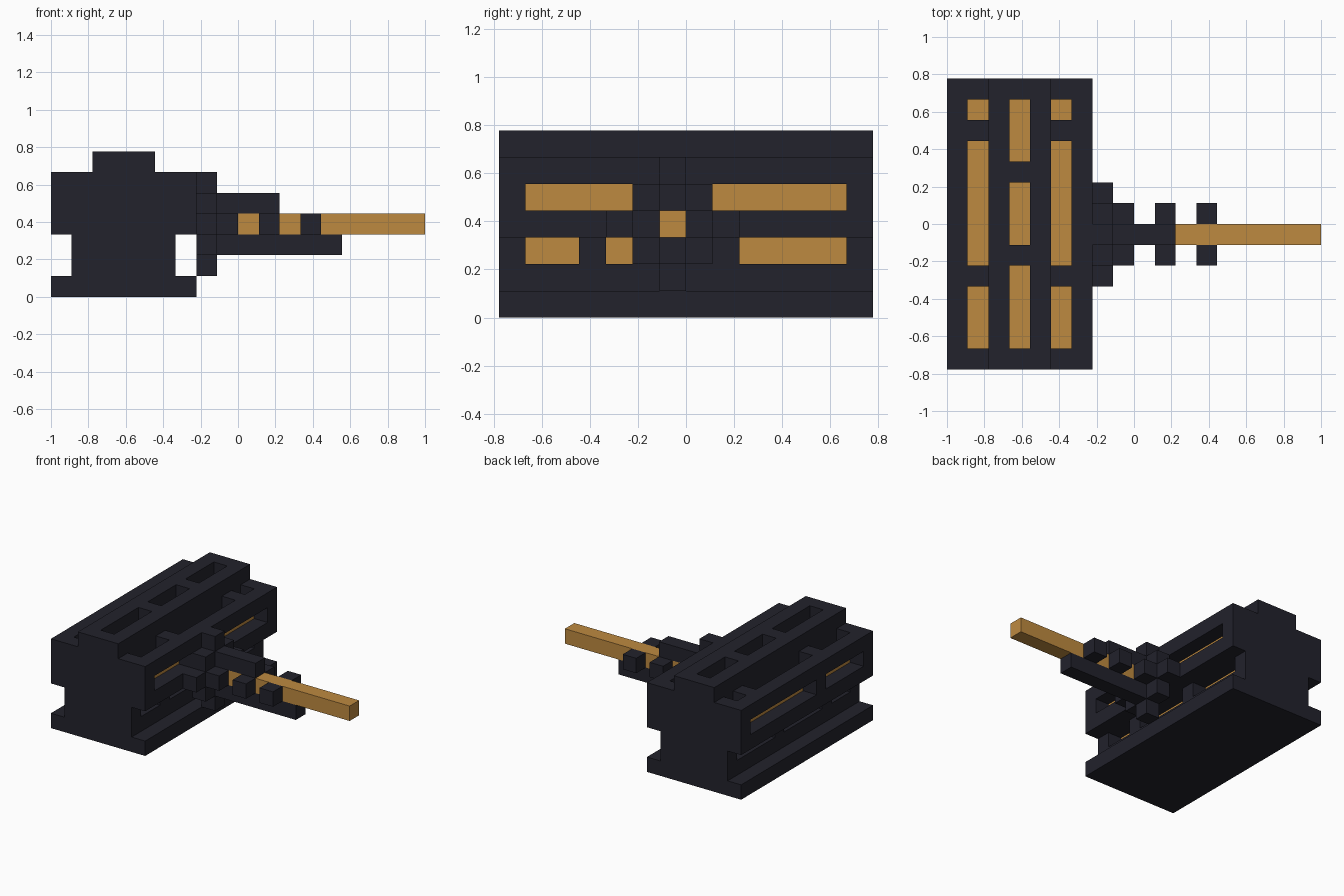
import bpy, bmesh
from mathutils import Matrix

cube = bpy.data.objects.get("Cube")
if cube:
    bpy.data.objects.remove(cube, do_unlink=True)

# Parts are drawn on a block grid (x 0..18, y -7..7, z 0..7), then scaled
U = 1 / 9
TO_WORLD = Matrix.Translation((-1, 0, 0)) @ Matrix.Scale(U, 4)
INLAY = 0.05          # thickness of the gold plates, in blocks


def material(name, rgb):
    m = bpy.data.materials.new(name)
    m.use_nodes = True
    m.diffuse_color = (*rgb, 1)
    m.node_tree.nodes["Principled BSDF"].inputs["Base Color"].default_value = (*rgb, 1)
    return m


DARK = material("dark slate", (0.016, 0.016, 0.025))
GOLD = material("amber gold", (0.515, 0.254, 0.051))
parts = []


def finish(name, bm, mat):
    bmesh.ops.recalc_face_normals(bm, faces=bm.faces)
    me = bpy.data.meshes.new(name)
    bm.to_mesh(me)
    bm.free()
    me.materials.append(mat)
    ob = bpy.data.objects.new(name, me)
    bpy.context.collection.objects.link(ob)
    return ob


def boxes(name, spans, mat):
    """One object made of boxes given as (x0, x1, y0, y1, z0, z1)."""
    bm = bmesh.new()
    for x0, x1, y0, y1, z0, z1 in spans:
        mid = ((x0 + x1) / 2, (y0 + y1) / 2, (z0 + z1) / 2)
        mat4 = Matrix.Translation(mid) @ Matrix.Diagonal((x1 - x0, y1 - y0, z1 - z0, 1))
        bmesh.ops.create_cube(bm, size=1, matrix=mat4)
    return finish(name, bm, mat)


# Main body: stepped profile extruded along y
profile = [(0, 0), (7, 0), (7, 1), (6, 1), (6, 3), (7, 3), (7, 6), (5, 6), (5, 7),
           (2, 7), (2, 6), (0, 6), (0, 3), (1, 3), (1, 1), (0, 1)]
bm = bmesh.new()
face = bm.faces.new([bm.verts.new((x, -7, z)) for x, z in profile])
ext = bmesh.ops.extrude_face_region(bm, geom=[face])
bmesh.ops.translate(bm, vec=(0, 14, 0),
                    verts=[v for v in ext["geom"] if isinstance(v, bmesh.types.BMVert)])
body = finish("body", bm, DARK)
parts.append(body)

# Slots one block deep in the roof and both long sides, gold at the bottom
roof_cuts, roof_gold, side_cuts, side_gold = [], [], [], []
edge_rows = [(-6, -3), (-2, 4), (5, 6)]
ridge_rows = [(-6, -2), (-1, 2), (3, 6)]
for x, top, rows in ((1, 6, edge_rows), (3, 7, ridge_rows), (5, 6, edge_rows)):
    for y0, y1 in rows:
        roof_cuts.append((x, x + 1, y0, y1, top - 1 - INLAY, top + 0.5))
        roof_gold.append((x, x + 1, y0, y1, top - 1 - INLAY, top - 1))

upper_rows = [(-6, -2), (-1, 6)]
lower_rows = [(-6, -4), (-3, 1), (2, 6)]
for wall, z, rows in ((7, 4, upper_rows), (6, 2, lower_rows)):
    for y0, y1 in rows:
        for flip in (False, True):
            for out, x0, x1 in ((side_cuts, wall - 1 - INLAY, wall + 0.5),
                                (side_gold, wall - 1 - INLAY, wall - 1)):
                a, b = (7 - x1, 7 - x0) if flip else (x0, x1)
                out.append((a, b, y0, y1, z, z + 1))

for cuts in (roof_cuts, side_cuts):
    cutter = boxes("slot_cutter", cuts, DARK)
    cutter.hide_render = True
    mod = body.modifiers.new("slots", "BOOLEAN")
    mod.operation, mod.solver, mod.object = "DIFFERENCE", "EXACT", cutter
    bpy.context.view_layer.objects.active = body
    bpy.ops.object.modifier_apply(modifier=mod.name)
    bpy.data.objects.remove(cutter, do_unlink=True)

parts.append(boxes("roof_slot_inlays", roof_gold, GOLD))
parts.append(boxes("side_slot_inlays", side_gold, GOLD))

# Stepped diamond mount on the +x side
parts.append(boxes("mount_diamond", [
    (7, 8, -1, 0, 1, 6), (7, 8, -2, -1, 2, 5), (7, 8, 0, 1, 2, 5),
    (7, 8, -3, -2, 3, 4), (7, 8, 1, 2, 3, 4)], DARK))
parts.append(boxes("mount_collar", [(8, 9, -2, -1, 3, 4), (8, 9, 0, 1, 3, 4)], DARK))

# Rails above and below the gold rod, with gripping lugs beside it
parts.append(boxes("upper_rail", [(8, 11, -1, 0, 4, 5)], DARK))
parts.append(boxes("lower_rail", [(8, 14, -1, 0, 2, 3)], DARK))
parts.append(boxes("rod_lugs", [(x, x + 1, y, y + 1, 3, 4)
                                for x in (10, 12) for y in (-2, 0)], DARK))
parts.append(boxes("gold_rod", [(8, 18, -1, 0, 3, 4)], GOLD))

for ob in parts:
    ob.data.transform(TO_WORLD)
    ob.data.update()
